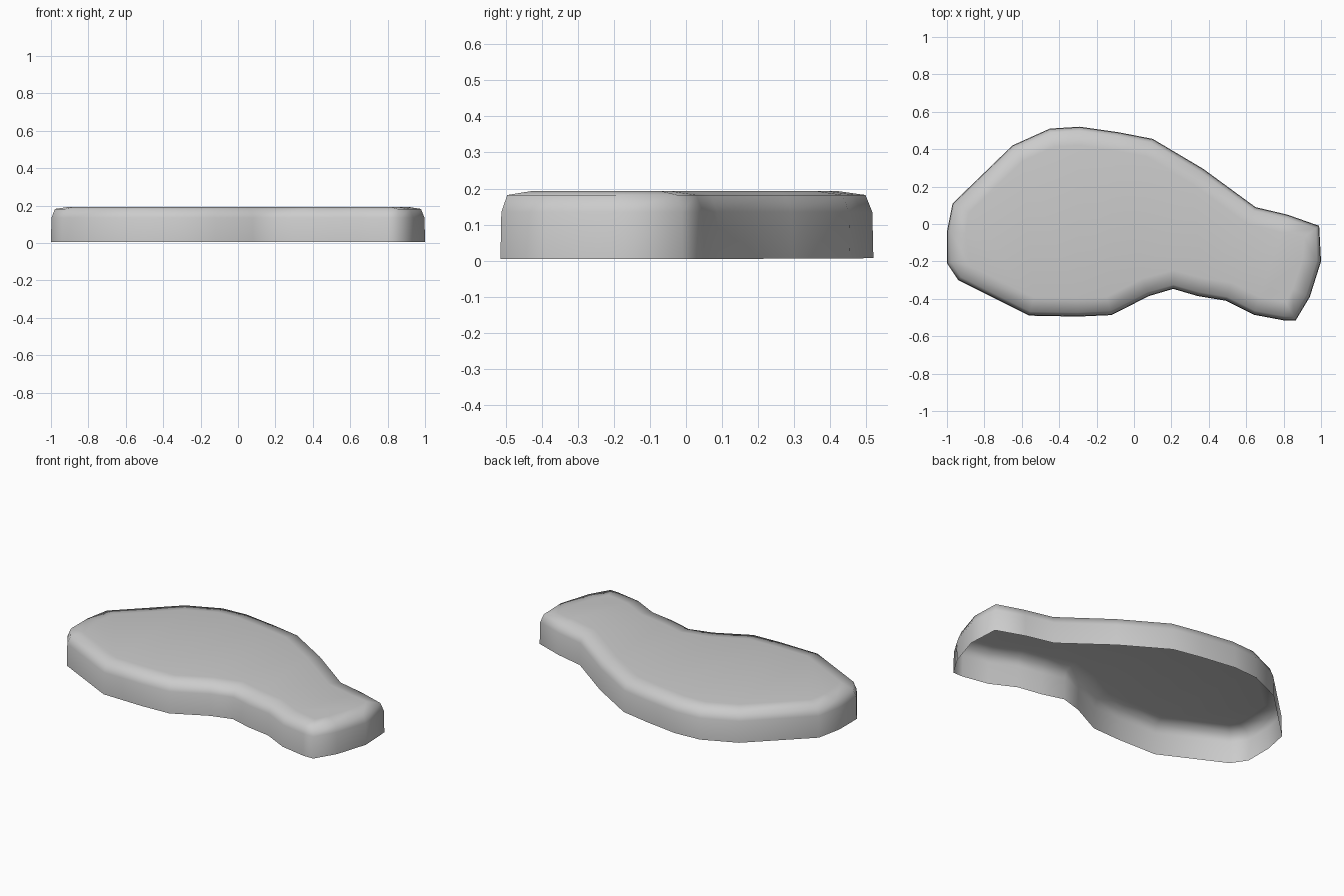
import bpy, bmesh
from mathutils import Vector

if "Cube" in bpy.data.objects:
    bpy.data.objects.remove(bpy.data.objects["Cube"], do_unlink=True)

# Clay-like grey
grey = bpy.data.materials.new("plain grey")
grey.use_nodes = True
colour = (0.6, 0.6, 0.6, 1)
grey.diffuse_color = colour
grey.node_tree.nodes["Principled BSDF"].inputs["Base Color"].default_value = colour

# Plan outline, anticlockwise from the left end of the front edge
outline = [Vector(p) for p in (
    (-1, -.21), (-.94, -.3), (-.56, -.49), (-.3, -.495), (-.12, -.487),
    (.08, -.385), (.21, -.347), (.34, -.385), (.49, -.41), (.64, -.485),
    (.8, -.515), (.865, -.515), (.94, -.39), (1, -.2), (.99, -.01),
    (.82, .05), (.65, .09), (.37, .295), (.1, .455), (-.08, .49),
    (-.29, .52), (-.45, .51), (-.65, .42), (-.97, .11), (-1, -.04))]


def inward(i):
    """Averaged inward direction at an outline corner."""
    a, b, c = outline[i - 1], outline[i], outline[(i + 1) % len(outline)]
    along = (b - a).normalized() + (c - b).normalized()
    return Vector((-along.y, along.x)).normalized()


# Shell: open bottom, upright wall, rounded shoulder, nearly flat top
bm = bmesh.new()
rings = []
for inset, z in ((0, 0.004), (0.003, 0.135), (0.022, 0.182), (0.1, 0.193)):
    ring = []
    for i, p in enumerate(outline):
        q = p + inward(i) * inset
        lift = 0.005 * max(0, p.y) if z < 0.01 else 0
        ring.append(bm.verts.new((q.x, q.y, z + lift)))
    rings.append(ring)
for low, high in zip(rings, rings[1:]):
    for i in range(len(low)):
        bm.faces.new((low[i - 1], low[i], high[i], high[i - 1]))
bm.faces.new(rings[-1])
bmesh.ops.triangulate(bm, faces=[f for f in bm.faces if len(f.verts) > 4])

mesh = bpy.data.meshes.new("shell")
bm.to_mesh(mesh)
bm.free()
mesh.materials.append(grey)
mesh.shade_smooth()
shell = bpy.data.objects.new("curved_shell", mesh)
bpy.context.collection.objects.link(shell)
